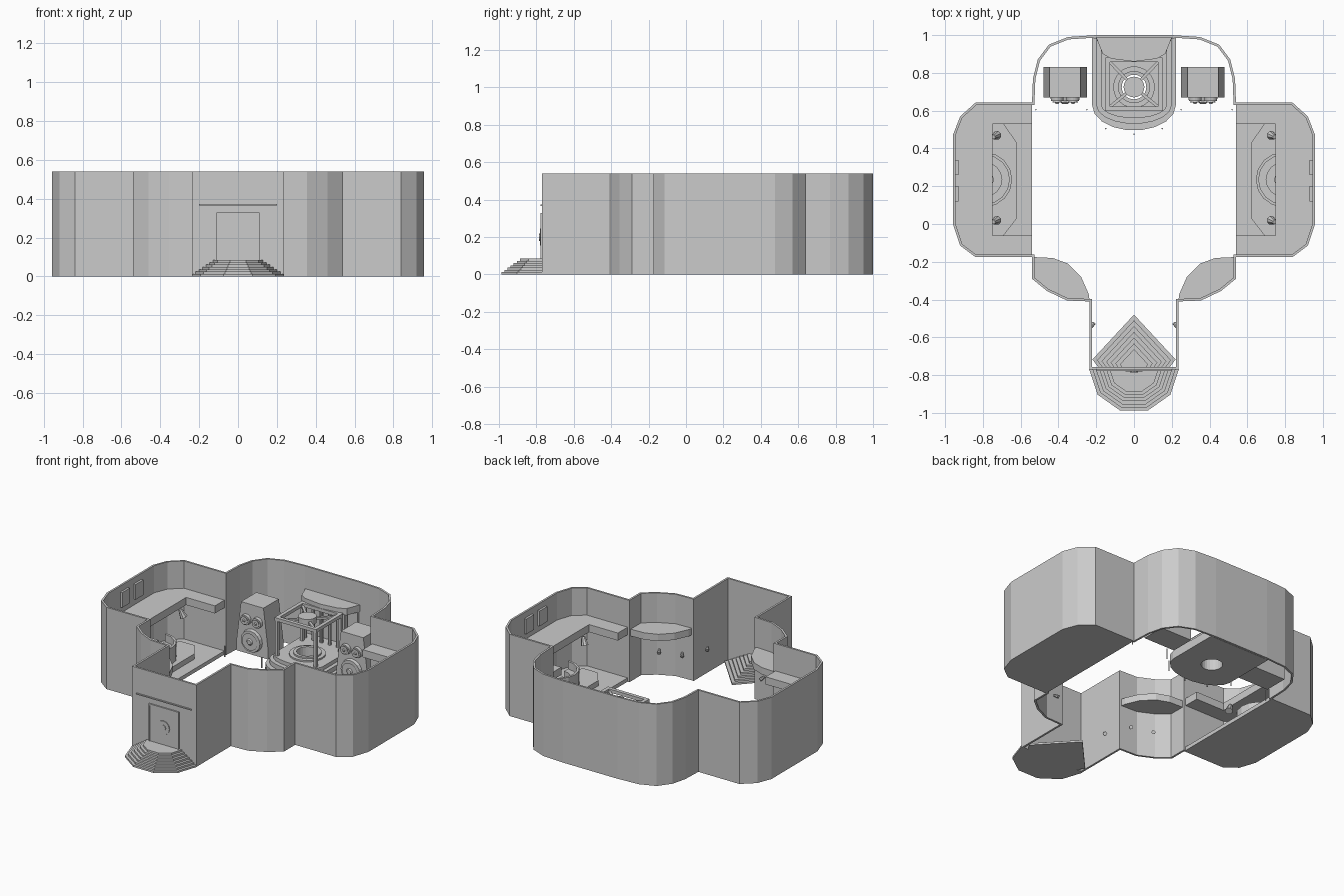
import bpy, bmesh, math
from mathutils import Vector, Matrix

if "Cube" in bpy.data.objects:
    bpy.data.objects.remove(bpy.data.objects["Cube"])

def finish(name, bm):
    bmesh.ops.recalc_face_normals(bm, faces=bm.faces)
    me = bpy.data.meshes.new(name)
    bm.to_mesh(me)
    bm.free()
    ob = bpy.data.objects.new(name, me)
    bpy.context.collection.objects.link(ob)
    return ob

def prism(name, pts, z0, z1, to3=lambda a, b, h: (a, b, h)):
    """Extrude a 2D outline between two heights; to3 picks the plane."""
    bm = bmesh.new()
    lo = [bm.verts.new(to3(a, b, z0)) for a, b in pts]
    hi = [bm.verts.new(to3(a, b, z1)) for a, b in pts]
    bm.faces.new(lo)
    bm.faces.new(hi)
    n = len(pts)
    for i in range(n):
        j = (i + 1) % n
        bm.faces.new((lo[i], lo[j], hi[j], hi[i]))
    return finish(name, bm)

def box(name, x0, x1, y0, y1, z0, z1):
    return prism(name, [(x0, y0), (x1, y0), (x1, y1), (x0, y1)], z0, z1)

def cyl(name, p, q, r, r2=None, seg=12):
    p, q = Vector(p), Vector(q)
    bm = bmesh.new()
    d = q - p
    m = Matrix.Translation((p + q) / 2) @ d.to_track_quat('Z', 'Y').to_matrix().to_4x4()
    bmesh.ops.create_cone(bm, cap_ends=True, segments=seg, radius1=r,
                          radius2=r if r2 is None else r2, depth=d.length, matrix=m)
    return finish(name, bm)

def ring(name, c, r0, r1, z0, z1, seg=24, a0=0, a1=360):
    """Revolved rectangular section about a vertical axis."""
    bm = bmesh.new()
    vs = [bm.verts.new((c[0] + r, c[1], z)) for r, z in ((r0, z0), (r1, z0), (r1, z1), (r0, z1))]
    es = [bm.edges.new((vs[i], vs[(i + 1) % 4])) for i in range(4)]
    geo = vs + es
    if a1 - a0 < 360:
        geo.append(bm.faces.new(vs))
    ce = (c[0], c[1], 0)
    bmesh.ops.rotate(bm, verts=vs, cent=ce, matrix=Matrix.Rotation(math.radians(a0), 3, 'Z'))
    bmesh.ops.spin(bm, geom=geo, cent=ce, axis=(0, 0, 1), angle=math.radians(a1 - a0), steps=seg)
    bmesh.ops.remove_doubles(bm, verts=bm.verts, dist=1e-5)
    return finish(name, bm)

# Outer walls: right half of the plan, mirrored, then thickened inward
wing = [(.54, -.175), (.84, -.175), (.92, -.115), (.957, -.005), (.957, .475),
        (.92, .57), (.84, .642), (.54, .642)]
apse = [(.235, -.41), (.355, -.405), (.46, -.355), (.54, -.29)]
half = [(.235, -.77)] + apse + wing + [(.535, .77), (.51, .87), (.45, .95), (.35, .99), (.2, 1)]
plan = half + [(-x, y) for x, y in reversed(half)]
bm = bmesh.new()
lo = [bm.verts.new((x, y, 0)) for x, y in plan]
hi = [bm.verts.new((x, y, .54)) for x, y in plan]
for i in range(len(plan)):
    j = (i + 1) % len(plan)
    bm.faces.new((lo[i], lo[j], hi[j], hi[i]))
mod = finish("outer_wall", bm).modifiers.new("thickness", 'SOLIDIFY')
mod.thickness, mod.offset, mod.use_even_offset = .013, -1, True

# Entrance: half-decagon steps outside, triangular steps inside, door
for i in range(7):
    r = .238 - i * .018
    z = .085 * i / 7
    arc = [(r * math.cos(math.radians(a)), -.768 - r * .97 * math.sin(math.radians(a)))
           for a in range(0, 181, 36)]
    prism("outer_step", arc, z, z + .085 / 7)
    k = 1 - i * .11
    prism("inner_step", [(-.19 * k, -.757), (.19 * k, -.757), (.22 * k, -.757 + .04 * k),
                         (0, -.757 + .277 * k), (-.22 * k, -.757 + .04 * k)], z, z + .085 / 7)
box("door", -.1, .1, -.776, -.765, .085, .32)
for x in (-.11, .1):
    box("door_jamb", x, x + .01, -.779, -.765, .085, .33)
box("door_lintel", -.11, .11, -.779, -.765, .32, .33)
box("door_ledge", -.2, .2, -.778, -.765, .366, .373)
cyl("door_medallion", (0, -.77, .2), (0, -.781, .2), .045, seg=12)
cyl("door_knob", (0, -.77, .2), (0, -.785, .2), .02, seg=8)

inset = [(min(x, .95), max(-.168, min(y, .635))) for x, y in wing]
for s in (-1, 1):
    def mir(pts):
        return [(s * x, y) for x, y in pts]
    # Side wings: floor, U-shaped balcony, tiered platform, curved seat
    prism("wing_floor", mir(inset), 0, .025)
    prism("wing_balcony", mir(inset + [(.54, .53), (.75, .53), (.75, -.06), (.54, -.06)]), .31, .36)
    prism("lounge_platform", mir([(.8, -.06), (.69, -.06), (.62, .03), (.62, .43), (.69, .53), (.8, .53)]),
          .025, .06)
    a = 90 if s > 0 else -90
    ring("curved_seat", (s * .79, .235), .09, .13, .06, .12, 8, a, a + 180)
    ring("seat_back", (s * .79, .235), .13, .145, .06, .17, 8, a, a + 180)
    cyl("lounge_table", (s * .79, .235, .06), (s * .79, .235, .11), .05, seg=8)
    for y in (.01, .46):
        cyl("lounge_lamp", (s * .745, y, .31), (s * .725, y + .01, .26), .012, .024, 8)
    for y in (.16, .3):
        box("wall_panel", *sorted((s * .945, s * .93)), y - .04, y + .04, .4, .5)
    # Corner balconies
    prism("corner_balcony", mir([(.235, -.405), (.355, -.398), (.455, -.35), (.533, -.287), (.535, -.175),
                                 (.43, -.18), (.35, -.21), (.28, -.28), (.24, -.37)]), .3, .345)
    for x, y in ((.3, -.39), (.44, -.35), (.229, -.55)):
        cyl("wall_lamp", (s * x, y, .17), (s * (x - .015), y + .025, .155), .006, .012, 8)

    # Loudspeakers with a tapered cabinet, woofer and two small cones
    cx = s * .365
    prism("speaker_cabinet", [(cx - .115, .03), (cx + .115, .03), (cx + .115, .1), (cx + .082, .36),
                              (cx - .082, .36), (cx - .115, .1)], .67, .83, lambda a, b, h: (a, h, b))
    for x, z, r in ((0, .125, .075), (-.042, .255, .035), (.042, .255, .035)):
        cyl("cone_rim", (cx + x, .672, z), (cx + x, .65, z), r, r * .93, 16)
        cyl("cone_body", (cx + x, .655, z), (cx + x, .642, z), r * .6, r * .75, 16)
        cyl("cone_cap", (cx + x, .65, z), (cx + x, .635, z), r * .4, r * .2, 12)
    # Slim posts along the front of the stage area
    for x, y in ((.52, .605), (.25, .605), (.15, .505)):
        cyl("stage_post", (s * x, y, 0), (s * x, y, .07), .004, seg=6)
cyl("stage_post", (0, .475, 0), (0, .475, .07), .004, seg=6)

# Main stage: rounded front tiers with an opening through the middle
cutter = cyl("stage_opening", (0, .725, -.1), (0, .725, .3), .065, seg=24)
cutter.hide_render = True
cutter.hide_viewport = True
cutter.display_type = 'WIRE'
for i, (w, front) in enumerate(((.222, .495), (.2, .53), (.175, .56))):
    pts = [(w, .985), (w, .63)] + [(w * math.cos(math.radians(t)),
           .63 - (.63 - front) * math.sin(math.radians(t))) for t in range(20, 180, 20)]
    pts += [(-w, .63), (-w, .985)]
    z0 = (0, .055, .085)[i]
    ob = prism("stage_tier", pts, z0, (.055, .085, .11)[i])
    m = ob.modifiers.new("opening", 'BOOLEAN')
    m.object, m.operation, m.solver = cutter, 'DIFFERENCE', 'EXACT'
for r0, r1, z in ((.065, .085, .13), (.085, .11, .12)):
    ring("stage_ring", (0, .725), r0, r1, .1, z)

# Truss frame over the stage, with diagonal beams and a centre disc
for x in (-.14, .14):
    for y in (.61, .87):
        box("truss_post", x - .01, x + .01, y - .01, y + .01, .1, .35)
        d = Vector((x, y - .725, 0))
        n = Vector((-d.y, d.x, 0)).normalized() * .008
        p, q = Vector((0, .725, 0)) + d.normalized() * .05, Vector((x, y, 0))
        prism("truss_diagonal", [(p + n)[:2], (q + n)[:2], (q - n)[:2], (p - n)[:2]], .335, .35)
    box("truss_side", x - .012, x + .012, .6, .88, .34, .362)
for y in (.61, .87):
    box("truss_beam", -.15, .15, y - .012, y + .012, .34, .362)
cyl("truss_disc", (0, .725, .325), (0, .725, .365), .055, seg=20)

# Back canopy carried on columns, with a wall behind
prism("back_canopy", [(-.2, .987), (.2, .987), (.165, .9), (.12, .875), (0, .86), (-.12, .875), (-.165, .9)],
      .345, .39)
for x in (-.15, -.09, -.03, .03, .09, .15):
    cyl("canopy_column", (x, .915, .1), (x, .915, .35), .012, seg=10)
box("stage_back_panel", -.195, .195, .97, .99, .1, .37)
